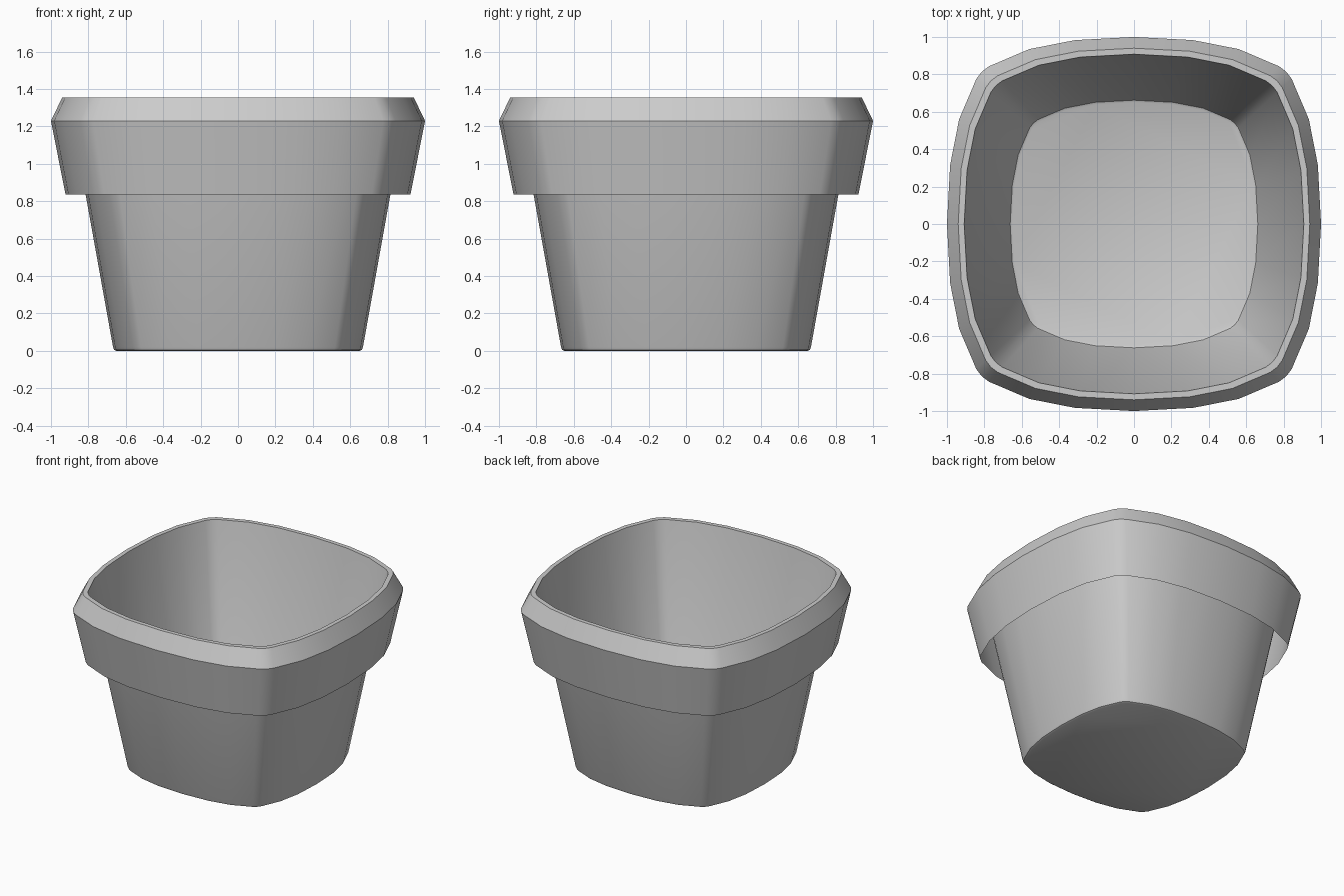
import bpy, bmesh, math

if "Cube" in bpy.data.objects:
    bpy.data.objects.remove(bpy.data.objects["Cube"], do_unlink=True)

# Single plain grey
GREY = (0.6, 0.6, 0.6, 1.0)
mat = bpy.data.materials.new("plain_grey")
mat.diffuse_color = GREY
mat.use_nodes = True
mat.node_tree.nodes["Principled BSDF"].inputs["Base Color"].default_value = GREY

# Bulging rounded-square outline: one half side, mirrored across the corner, turned four times
HALF = [(0, 1), (0.316, 0.983), (0.56, 0.935), (0.776, 0.843), (0.814, 0.814)]
QUARTER = HALF + [(y, x) for x, y in reversed(HALF[1:-1])]
OUTLINE = []
for turn in range(4):
    for x, y in QUARTER:
        for _ in range(turn):
            x, y = y, -x
        OUTLINE.append((x, y))
OUTLINE.reverse()  # counter-clockwise


def loft(name, profile, floor=False):
    """Skin the outline through (scale, height) levels, optionally closing the first."""
    bm = bmesh.new()
    rings = [[bm.verts.new((x * s, y * s, z)) for x, y in OUTLINE] for s, z in profile]
    n = len(OUTLINE)
    for low, high in zip(rings, rings[1:]):
        for i in range(n):
            j = (i + 1) % n
            bm.faces.new((low[i], low[j], high[j], high[i]))
    if floor:
        bm.faces.new(rings[0][::-1])
    mesh = bpy.data.meshes.new(name)
    bm.to_mesh(mesh)
    bm.free()
    mesh.materials.append(mat)
    obj = bpy.data.objects.new(name, mesh)
    bpy.context.collection.objects.link(obj)
    bpy.ops.object.select_all(action='DESELECT')
    obj.select_set(True)
    bpy.context.view_layer.objects.active = obj
    bpy.ops.object.shade_smooth_by_angle(angle=math.radians(30))
    return obj


# Tapered thin wall with a small chamfer round the floor
loft("pot_body", [(0.65, 0.0), (0.662, 0.006), (0.668, 0.02), (0.908, 1.355)], floor=True)

# Hanging collar, open underneath, with a sloped shoulder and flat lip
loft("pot_rim", [(0.922, 0.835), (1.0, 1.23), (0.94, 1.355), (0.908, 1.355)])
